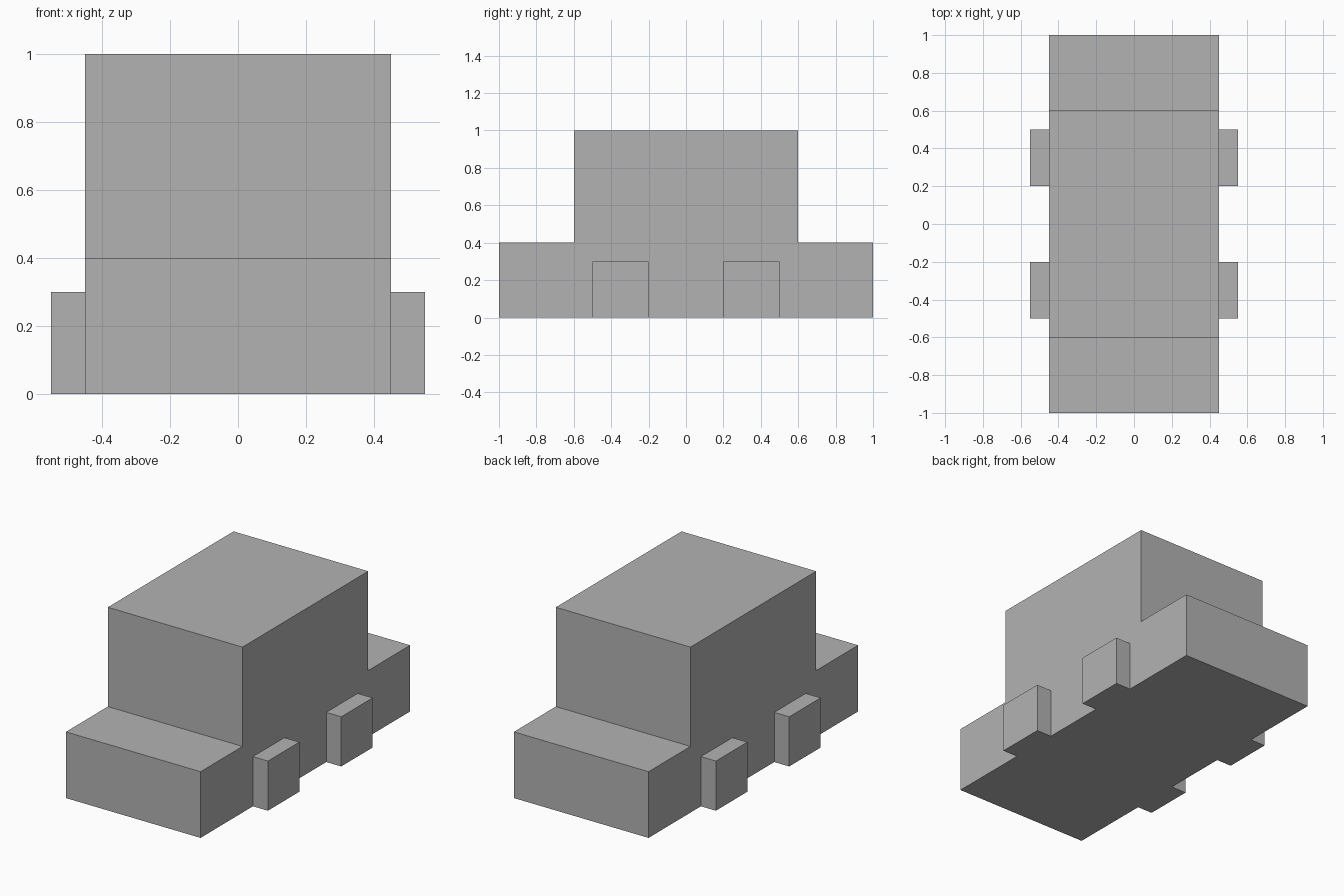
import bpy
import bmesh
from mathutils import Matrix, Vector

cube = bpy.data.objects.get("Cube")
if cube:
    bpy.data.objects.remove(cube, do_unlink=True)

# Single plain grey
GREY = (0.45, 0.45, 0.45, 1)
grey = bpy.data.materials.new("plain_grey")
grey.use_nodes = True
grey.diffuse_color = GREY
grey.node_tree.nodes["Principled BSDF"].inputs["Base Color"].default_value = GREY


def add_object(name, bm):
    bmesh.ops.recalc_face_normals(bm, faces=bm.faces)
    mesh = bpy.data.meshes.new(name)
    bm.to_mesh(mesh)
    bm.free()
    mesh.materials.append(grey)
    obj = bpy.data.objects.new(name, mesh)
    bpy.context.collection.objects.link(obj)
    return obj


# Body: stepped side profile (y, z) extruded across the width
HALF_WIDTH = 0.45
half = [(1, 0), (1, 0.4), (0.6, 0.4), (0.6, 1)]
profile = half + [(-y, z) for y, z in reversed(half)]
bm = bmesh.new()
side = bm.faces.new([bm.verts.new((-HALF_WIDTH, y, z)) for y, z in profile])
extruded = bmesh.ops.extrude_face_region(bm, geom=[side])["geom"]
bmesh.ops.translate(
    bm, vec=(2 * HALF_WIDTH, 0, 0),
    verts=[v for v in extruded if isinstance(v, bmesh.types.BMVert)])
add_object("body", bm)

# Wheels: four square blocks standing out from the sides
WHEEL_SIZE = Vector((0.1, 0.3, 0.3))
for x_name, sx in (("left", 1), ("right", -1)):
    for y_name, sy in (("front", -1), ("back", 1)):
        bm = bmesh.new()
        bmesh.ops.create_cube(bm, size=1, matrix=Matrix.Diagonal(WHEEL_SIZE).to_4x4())
        wheel = add_object(f"{y_name}_{x_name}_wheel", bm)
        wheel.location = (sx * 0.5, sy * 0.35, 0.15)
